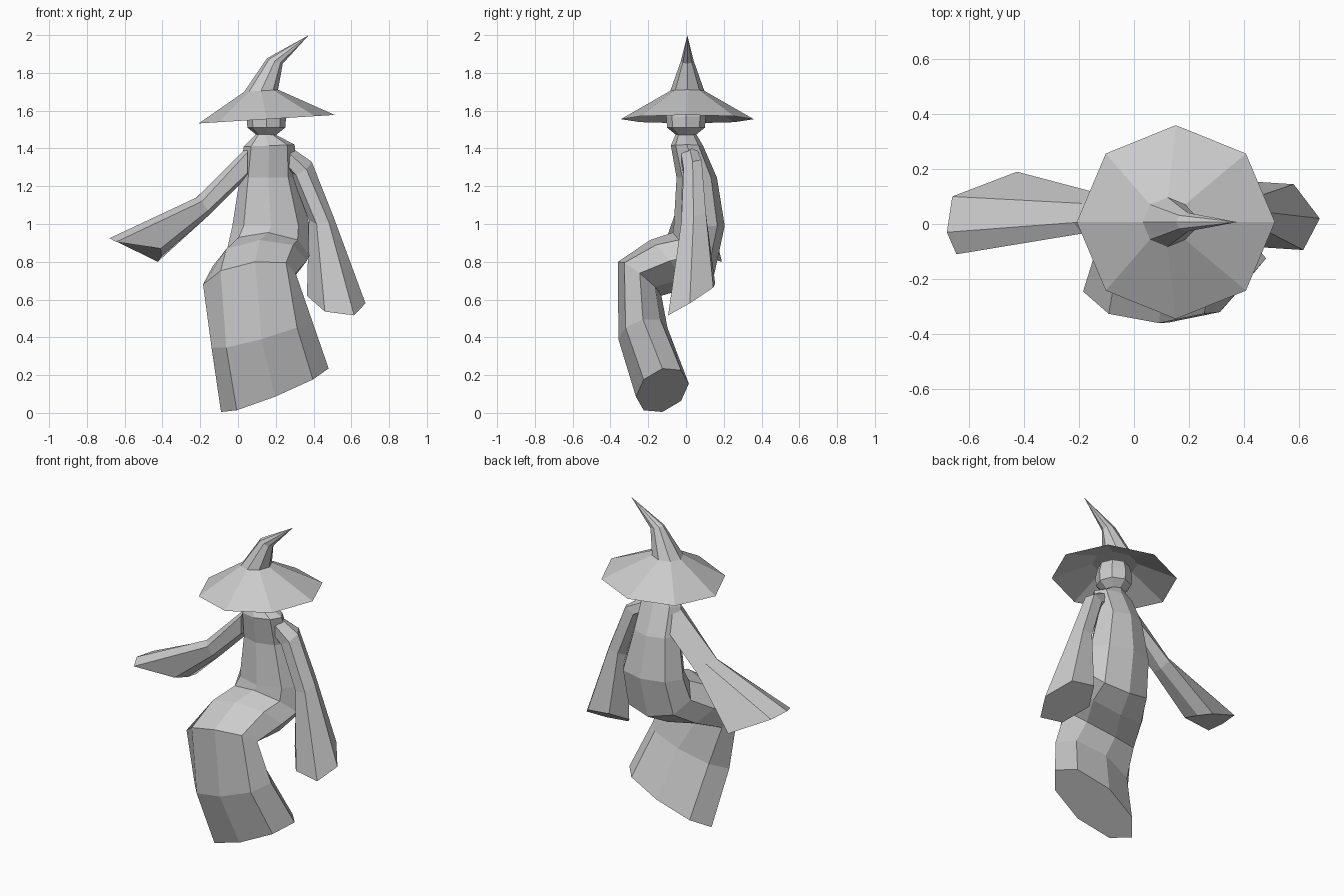
import bpy, bmesh, math
from mathutils import Vector as V


def loft(name, rings):
    """Skin a list of point rings (a single point closes to a tip) and cap the ends."""
    bm = bmesh.new()
    rows = [[bm.verts.new(p) for p in r] for r in rings]
    for a, b in zip(rows, rows[1:]):
        n = len(a)
        for i in range(n):
            j = (i + 1) % n
            bm.faces.new((a[i], a[j], b[0]) if len(b) == 1 else (a[i], a[j], b[j], b[i]))
    for r in (rows[0], rows[-1]):
        if len(r) > 2:
            bm.faces.new(r)
    bmesh.ops.recalc_face_normals(bm, faces=bm.faces)
    me = bpy.data.meshes.new(name)
    bm.to_mesh(me)
    bm.free()
    ob = bpy.data.objects.new(name, me)
    bpy.context.collection.objects.link(ob)
    return ob


def ring(n, c, u, v):
    """Ellipse of n points: centre, half-axis u, half-axis v."""
    c, u, v = V(c), V(u), V(v)
    return [c + u * math.cos(t) + v * math.sin(t)
            for t in (2 * math.pi * k / n for k in range(n))]


# robe: hem, shin, knee, thigh, hip, waist, chest, shoulders, neck
robe = [
    ((.195, -.125, .12), (.285, 0, .115), (0, .14, .035)),
    ((.125, -.228, .42), (.265, 0, .075), (0, .13, .03)),
    ((.06, -.245, .71), (.245, 0, .03), (-.03, .115, -.09)),
    ((.115, -.085, .79), (.25, 0, .015), (0, .105, -.125)),
    ((.16, .04, .845), (.22, 0, -.01), (0, .11, -.11)),
    ((.175, .07, .99), (.205, 0, 0), (0, .135, 0)),
    ((.16, .057, 1.245), (.15, 0, 0), (0, .107, 0)),
    ((.165, .005, 1.415), (.135, 0, .005), (0, .085, 0)),
    ((.145, 0, 1.475), (.05, 0, 0), (0, .055, 0)),
]
loft("robe", [ring(8, *r) for r in robe])

# hanging sleeve
hanging = [
    ((.24, .015, 1.37), (.02, 0, .05), (0, .05, 0)),
    ((.335, .035, 1.30), (.055, 0, .03), (0, .055, .03)),
    ((.44, .04, 1.03), (.065, 0, .01), (-.01, .075, .03)),
    ((.52, .03, .60), (.155, -.01, -.02), (-.02, .138, .085)),
]
loft("hanging_sleeve", [ring(6, *r) for r in hanging])

# outstretched sleeve: six-sided shoulder, elbow and flared cuff
loft("outstretched_sleeve", [
    [(.06, .06, 1.38), (.05, .01, 1.41), (.05, -.04, 1.38),
     (.05, -.04, 1.27), (.05, .06, 1.25), (.06, .10, 1.28)],
    [(-.19, .075, 1.13), (-.22, .005, 1.14), (-.19, -.035, 1.12),
     (-.16, -.02, 1.07), (-.15, .06, 1.05), (-.16, .12, 1.08)],
    [(-.66, .10, .917), (-.68, -.03, .925), (-.645, -.11, .905),
     (-.41, -.04, .87), (-.405, .08, .83), (-.425, .19, .80)],
])

# head
head = [(1.47, .05), (1.51, .1), (1.57, .105), (1.63, .09)]
loft("head", [ring(8, (.15, 0, z), (r, 0, 0), (0, r, 0)) for z, r in head])

# hat: hollow underside, wide tilted brim, crooked crown ending in a tip
hat = [
    ((.148, .007, 1.65), (.13, 0, .008), (0, .13, 0)),
    ((.152, .007, 1.555), (.36, 0, .0225), (0, .352, 0)),
    ((.122, .007, 1.705), (.09, 0, .006), (0, .09, 0)),
    ((.195, .007, 1.863), (.042, 0, -.014), (0, .034, 0)),
]
loft("hat", [ring(8, *r) for r in hat] + [[(.375, .007, 2.0)]])
